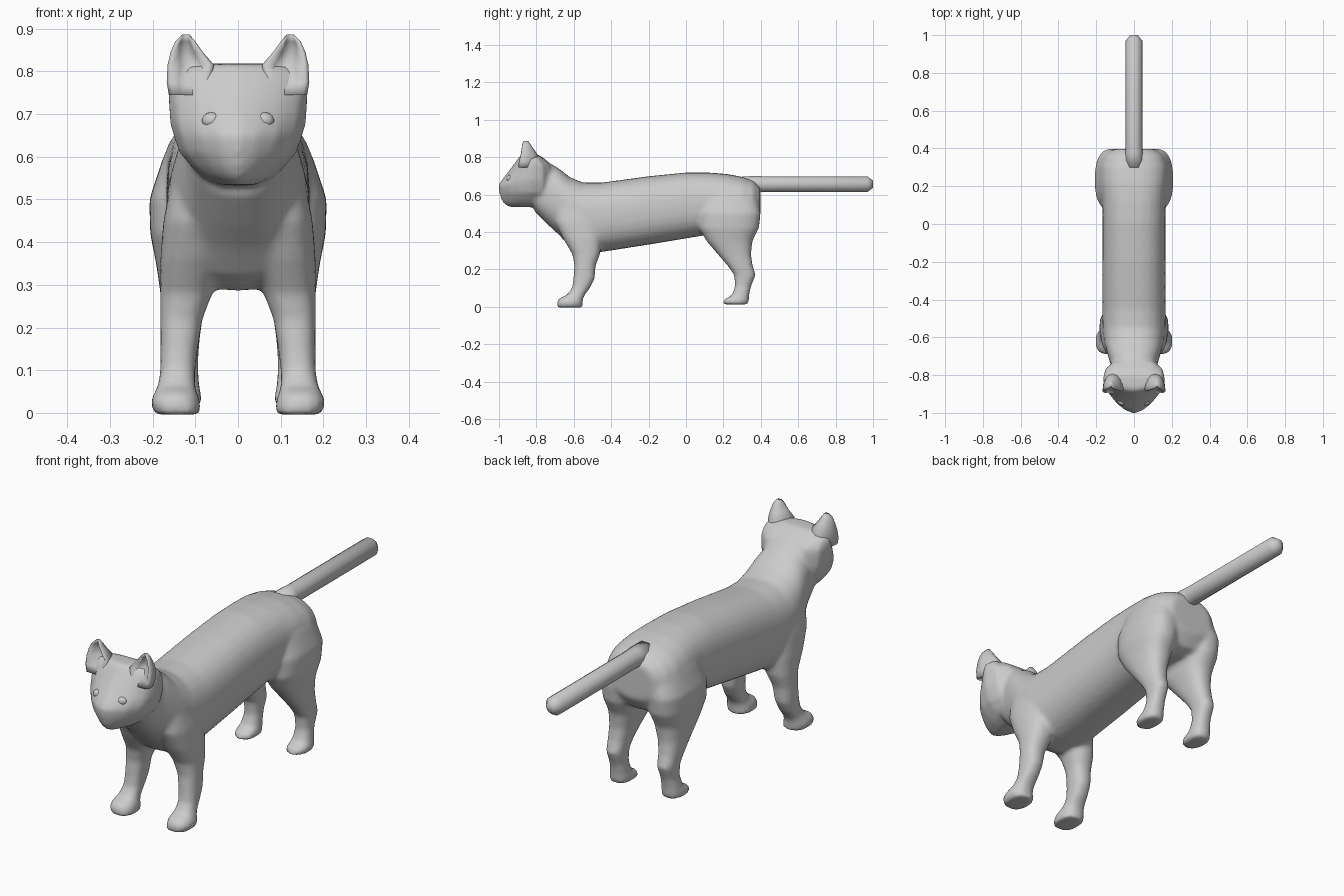
import bpy, bmesh, math
from mathutils import Vector

if "Cube" in bpy.data.objects:
    bpy.data.objects.remove(bpy.data.objects["Cube"])

grey = bpy.data.materials.new("light grey")
grey.diffuse_color = (0.6, 0.6, 0.6, 1)
grey.use_nodes = True
grey.node_tree.nodes["Principled BSDF"].inputs["Base Color"].default_value = grey.diffuse_color


def finish(bm, name):
    bmesh.ops.recalc_face_normals(bm, faces=bm.faces)
    mesh = bpy.data.meshes.new(name)
    bm.to_mesh(mesh)
    bm.free()
    for p in mesh.polygons:
        p.use_smooth = True
    mesh.materials.append(grey)
    ob = bpy.data.objects.new(name, mesh)
    bpy.context.collection.objects.link(ob)
    return ob


def loft(bm, rings):
    """Skin a list of equal-length point rings into a closed solid."""
    loops = [[bm.verts.new(p) for p in ring] for ring in rings]
    n = len(loops[0])
    for a, b in zip(loops, loops[1:]):
        for i in range(n):
            j = (i + 1) % n
            bm.faces.new((a[i], a[j], b[j], b[i]))
    faces = [bm.faces.new(loops[0]), bm.faces.new(loops[-1])]
    return faces


def oval(lo_u, hi_u, lo_v, hi_v, power=2.4, n=28):
    """Superellipse filling a 2D box."""
    out = []
    for i in range(n):
        a = math.tau * i / n
        c, s = math.cos(a), math.sin(a)
        u = math.copysign(abs(c) ** (2 / power), c)
        v = math.copysign(abs(s) ** (2 / power), s)
        out.append(((lo_u + hi_u) / 2 + u * (hi_u - lo_u) / 2,
                    (lo_v + hi_v) / 2 + v * (hi_v - lo_v) / 2))
    return out


skin = bmesh.new()

# torso and neck: y, bottom, top, half width
TORSO = [(-.81, .51, .76, .11), (-.74, .44, .775, .125), (-.68, .385, .74, .143),
         (-.62, .32, .692, .16), (-.55, .285, .664, .168), (-.45, .293, .664, .168),
         (-.2, .332, .698, .168), (0, .365, .718, .166), (.12, .385, .718, .168),
         (.22, .39, .71, .178), (.3, .39, .695, .18), (.36, .41, .675, .16),
         (.397, .47, .64, .11)]
loft(skin, [[(x, y, z) for x, z in oval(-w, w, lo, hi)] for y, lo, hi, w in TORSO])

# legs: z, front y, back y, inner x, outer x
FRONT_LEG = [(.55, -.70, -.48, .03, .155), (.45, -.70, -.45, .03, .175),
             (.36, -.655, -.45, .04, .182), (.28, -.607, -.46, .06, .182),
             (.22, -.597, -.483, .083, .182), (.15, -.602, -.488, .094, .182),
             (.10, -.61, -.513, .10, .182), (.065, -.635, -.54, .10, .188),
             (.045, -.678, -.55, .095, .197), (.025, -.69, -.553, .088, .206),
             (-.004, -.69, -.553, .088, .195)]
HIND_LEG = [(.67, .12, .32, .02, .11), (.60, .10, .375, .03, .175),
            (.50, .07, .4, .03, .208), (.42, .07, .39, .03, .206),
            (.35, .11, .355, .045, .192), (.28, .17, .348, .068, .182),
            (.22, .222, .357, .083, .177), (.17, .257, .373, .09, .172),
            (.11, .262, .348, .094, .168), (.06, .245, .337, .09, .176),
            (.04, .202, .337, .085, .182), (.012, .196, .333, .085, .182)]
for side in (-1, 1):
    for leg in (FRONT_LEG, HIND_LEG):
        loft(skin, [[(side * x, y, z) for x, y in oval(x0, x1, y0, y1)]
                    for z, y0, y1, x0, x1 in leg])

# wedge-faced head: z, nose y, back y, half width
HEAD = [(.533, -.945, -.76, .04), (.55, -.975, -.74, .08), (.575, -.99, -.73, .108),
        (.61, -1.0, -.72, .138), (.65, -1.005, -.71, .152), (.68, -.985, -.71, .16),
        (.72, -.953, -.71, .163), (.76, -.922, -.72, .166), (.795, -.897, -.76, .158),
        (.818, -.88, -.80, .11)]
FACE = [(0, 0), (.3, .1), (.6, .3), (.88, .62), (1, 1)]
rings = []
for z, front, back, w in HEAD:
    half = [(w * u, front + (-.83 - front) * v) for u, v in FACE]
    half += [(w * u, -.83 + (back + .83) * v) for u, v in ((.92, .55), (.6, .9), (0, 1))]
    half += [(-x, y) for x, y in half[-2:0:-1]]
    rings.append([(x, y, z) for x, y in half])
loft(skin, rings)

# fuse torso, legs and head into one smooth skin
body = finish(skin, "body")
remesh = body.modifiers.new("fuse", 'REMESH')
remesh.mode = 'VOXEL'
remesh.voxel_size = .0105
remesh.use_smooth_shade = True
relax = body.modifiers.new("relax", 'SMOOTH')
relax.factor = .5
relax.iterations = 7

# tail: y, radius, height
bm = bmesh.new()
TAIL = [(.3, .06, .64), (.38, .046, .655), (.42, .044, .655), (.97, .044, .655), (1.0, .02, .655)]
loft(bm, [[(r * math.cos(math.tau * i / 10), y, h + r * math.sin(math.tau * i / 10))
           for i in range(10)] for y, r, h in TAIL])
finish(bm, "tail")

# cupped ears: z, inner x, outer x, front y, back y, cup depth
EAR = [(.745, .075, .162, -.90, -.80, .0), (.775, .065, .167, -.90, -.79, .02),
       (.815, .056, .165, -.893, -.795, .045), (.845, .082, .158, -.888, -.815, .045),
       (.87, .10, .147, -.882, -.832, .025), (.887, .114, .13, -.872, -.845, .004)]
for side, label in ((-1, "right"), (1, "left")):
    bm = bmesh.new()
    rings = []
    for z, x0, x1, yf, yb, cup in EAR:
        mx, hw = (x0 + x1) / 2, (x1 - x0) / 2
        ring = [(mx - hw * math.cos(math.pi * i / 8),
                 yf + .015 + (yb - yf - .015) * math.sin(math.pi * i / 8)) for i in range(9)]
        ring += [(mx + hw * k, yf + .004 + cup * (1 - (k / .85) ** 2))
                 for k in (.8, .45, 0, -.45, -.8)]
        rings.append([(side * x, y, z) for x, y in ring])
    loft(bm, rings)
    ear = finish(bm, label + "_ear")

    # eyes
    bm = bmesh.new()
    bmesh.ops.create_uvsphere(bm, u_segments=10, v_segments=6, radius=1)
    for v in bm.verts:
        v.co = Vector((side * .061 + v.co.x * .025, -.941 + v.co.y * .02, .685 + v.co.z * .02))
    finish(bm, label + "_eye")
